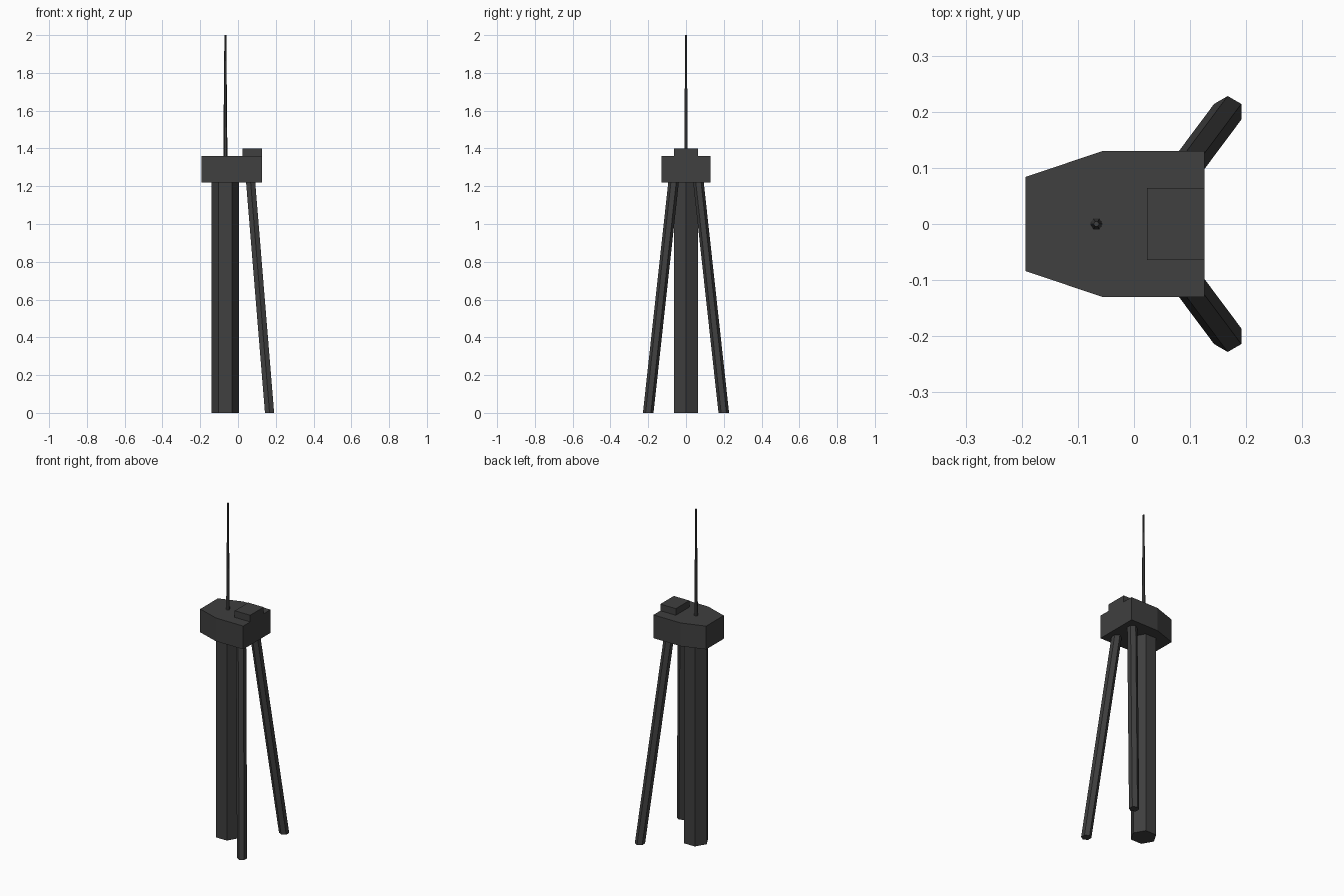
import bpy
import bmesh
from math import cos, sin, pi

cube = bpy.data.objects.get("Cube")
if cube:
    bpy.data.objects.remove(cube, do_unlink=True)

charcoal = bpy.data.materials.new("charcoal")
charcoal.use_nodes = True
colour = (0.05, 0.05, 0.05, 1)
charcoal.diffuse_color = colour
charcoal.node_tree.nodes["Principled BSDF"].inputs["Base Color"].default_value = colour


def loft(name, lower, upper, z0, z1):
    """Closed flat-faced solid between two matching horizontal outlines."""
    bm = bmesh.new()
    bottom = [bm.verts.new((x, y, z0)) for x, y in lower]
    top = [bm.verts.new((x, y, z1)) for x, y in upper]
    n = len(bottom)
    bm.faces.new(bottom)
    bm.faces.new(top)
    for i in range(n):
        j = (i + 1) % n
        bm.faces.new((bottom[i], bottom[j], top[j], top[i]))
    bmesh.ops.recalc_face_normals(bm, faces=bm.faces)
    mesh = bpy.data.meshes.new(name)
    bm.to_mesh(mesh)
    bm.free()
    mesh.materials.append(charcoal)
    obj = bpy.data.objects.new(name, mesh)
    bpy.context.collection.objects.link(obj)
    return obj


def hexagon(x, y, radius, turn=0.0):
    return [(x + radius * cos(turn + i * pi / 3), y + radius * sin(turn + i * pi / 3))
            for i in range(6)]


deck_z, roof_z, axis_x = 1.22, 1.36, -0.067

# Main hexagonal column
ring = hexagon(axis_x, 0, 0.072)
loft("column", ring, ring, 0, deck_z)

# Two splayed support legs with level feet
for name, side in (("left_leg", 1), ("right_leg", -1)):
    loft(name, hexagon(0.167, side * 0.2, 0.028, pi / 6),
         hexagon(0.067, side * 0.066, 0.028, pi / 6), 0, deck_z)

# Tapered platform head
half = [(-0.193, 0.084), (-0.056, 0.13), (0.126, 0.13)]
outline = half + [(x, -y) for x, y in reversed(half)]
loft("platform", outline, outline, deck_z, roof_z)

# Raised block on the roof
block = [(0.023, -0.064), (0.126, -0.064), (0.126, 0.064), (0.023, 0.064)]
loft("roof_block", block, block, roof_z, 1.4)

# Slender tapering antenna
loft("antenna", hexagon(axis_x, 0, 0.011), hexagon(axis_x, 0, 0.005), roof_z, 2)
